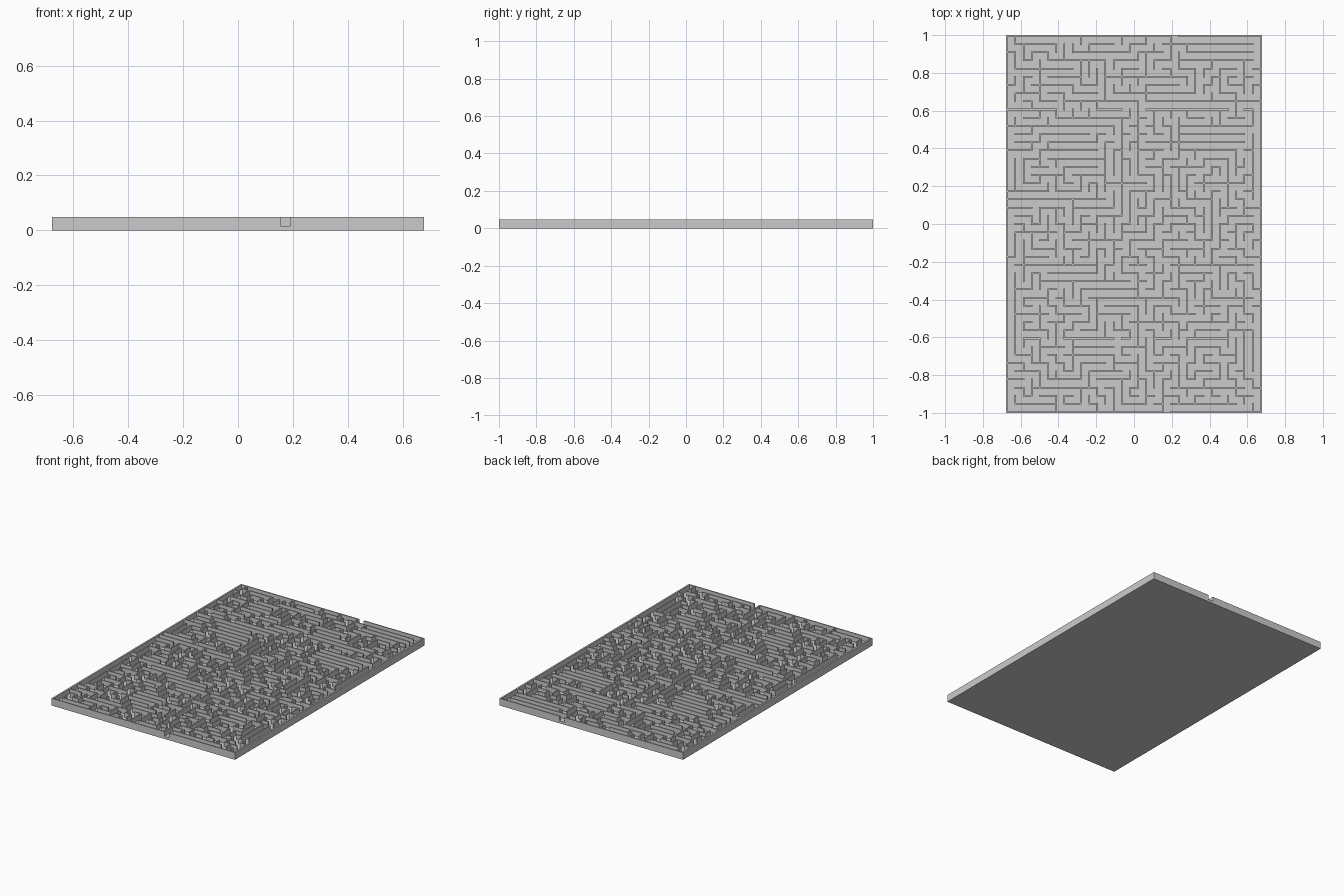
import bpy
import bmesh
import random

if "Cube" in bpy.data.objects:
    bpy.data.objects.remove(bpy.data.objects["Cube"])

random.seed(7)
COLS, ROWS = 31, 46
PITCH, WALL = 0.0433, 0.008
HALF_X, HALF_Y = 0.678, 1.0
FLOOR, TOP = 0.016, 0.048
FRONT_GAP, BACK_GAP = 19, 20          # columns of the two openings

# Prominent long walls: (line, start, end), rows counted from the back
ROW_WALLS = [
    (1, 1, 6), (1, 22, 30), (2, 8, 15), (2, 22, 29), (3, 5, 12), (3, 22, 29),
    (7, 13, 23), (8, 7, 16), (8, 17, 31), (9, 0, 6), (9, 17, 24), (10, 6, 13),
    (11, 0, 11), (11, 21, 29), (12, 6, 10), (12, 21, 29), (13, 17, 29),
    (14, 0, 2), (14, 4, 11), (14, 21, 26), (15, 6, 12), (18, 12, 16),
    (19, 0, 5), (20, 0, 6), (20, 7, 12), (24, 1, 6), (28, 3, 11), (28, 20, 29),
    (29, 21, 25), (32, 10, 19), (32, 25, 29), (37, 7, 13), (38, 8, 13),
    (39, 7, 12), (43, 4, 11), (43, 21, 29), (45, 2, 6), (45, 21, 28)]
COL_WALLS = [
    (12, 3, 7), (12, 13, 18), (16, 9, 17), (14, 10, 18), (21, 10, 15),
    (30, 12, 20), (20, 0, 3), (1, 34, 39), (16, 33, 38), (19, 43, 46),
    (30, 36, 41)]

fixed = set()                         # pairs of cells kept apart
for line, a, b in ROW_WALLS:
    fixed |= {frozenset([(i, line - 1), (i, line)]) for i in range(a, b)}
for line, a, b in COL_WALLS:
    fixed |= {frozenset([(line - 1, j), (line, j)]) for j in range(a, b)}


def neighbours(c):
    i, j = c
    return [(x, y) for x, y in ((i + 1, j), (i - 1, j), (i, j + 1), (i, j - 1))
            if 0 <= x < COLS and 0 <= y < ROWS]


# Carve winding corridors that respect the long walls, joining every region
seen, links = set(), set()
for root in [(i, j) for j in range(ROWS) for i in range(COLS)]:
    if root in seen:
        continue
    old = [n for n in neighbours(root) if n in seen]
    if old:
        links.add(frozenset([root, random.choice(old)]))
    seen.add(root)
    stack = [root]
    while stack:
        c = stack[-1]
        free = [n for n in neighbours(c)
                if n not in seen and frozenset([c, n]) not in fixed]
        if not free:
            stack.pop()
            continue
        n = random.choice(free)
        links.add(frozenset([c, n]))
        seen.add(n)
        stack.append(n)

# Tile heights: odd tiles are corridor cells, even tiles are walls
NX, NY = 2 * COLS + 1, 2 * ROWS + 1
height = {(u, v): TOP for u in range(NX) for v in range(NY)}
for i, j in seen:
    height[2 * i + 1, 2 * j + 1] = FLOOR
for a, b in map(tuple, links):
    height[a[0] + b[0] + 1, a[1] + b[1] + 1] = FLOOR
height[2 * BACK_GAP + 1, 0] = FLOOR
height[2 * FRONT_GAP + 1, NY - 1] = FLOOR


def lines(cells, half):
    """Tile edges along one axis, with the rim stretched to the plate edge."""
    e = []
    for k in range(cells + 1):
        p = (k - cells / 2) * PITCH
        e += [p - WALL / 2, p + WALL / 2]
    e[0], e[-1] = -half, half
    return e


xs = lines(COLS, HALF_X)
ys = [-y for y in lines(ROWS, HALF_Y)]

# Plate, corridors and walls as one stepped solid
bm = bmesh.new()


def face(*pts):
    bm.faces.new([bm.verts.new(p) for p in pts])


for (u, v), h in height.items():
    x0, x1, y0, y1 = xs[u], xs[u + 1], ys[v + 1], ys[v]
    face((x0, y0, h), (x1, y0, h), (x1, y1, h), (x0, y1, h))
    sides = [((u, v + 1), (x0, y0), (x1, y0)), ((u + 1, v), (x1, y0), (x1, y1)),
             ((u, v - 1), (x1, y1), (x0, y1)), ((u - 1, v), (x0, y1), (x0, y0))]
    for key, p, q in sides:
        low = height.get(key, 0.0)
        if low < h:
            face((*p, low), (*q, low), (*q, h), (*p, h))
face((-HALF_X, HALF_Y, 0), (HALF_X, HALF_Y, 0),
     (HALF_X, -HALF_Y, 0), (-HALF_X, -HALF_Y, 0))
bmesh.ops.remove_doubles(bm, verts=bm.verts[:], dist=1e-5)

mesh = bpy.data.meshes.new("maze_plate")
bm.to_mesh(mesh)
bm.free()
plate = bpy.data.objects.new("maze_plate", mesh)
bpy.context.collection.objects.link(plate)
